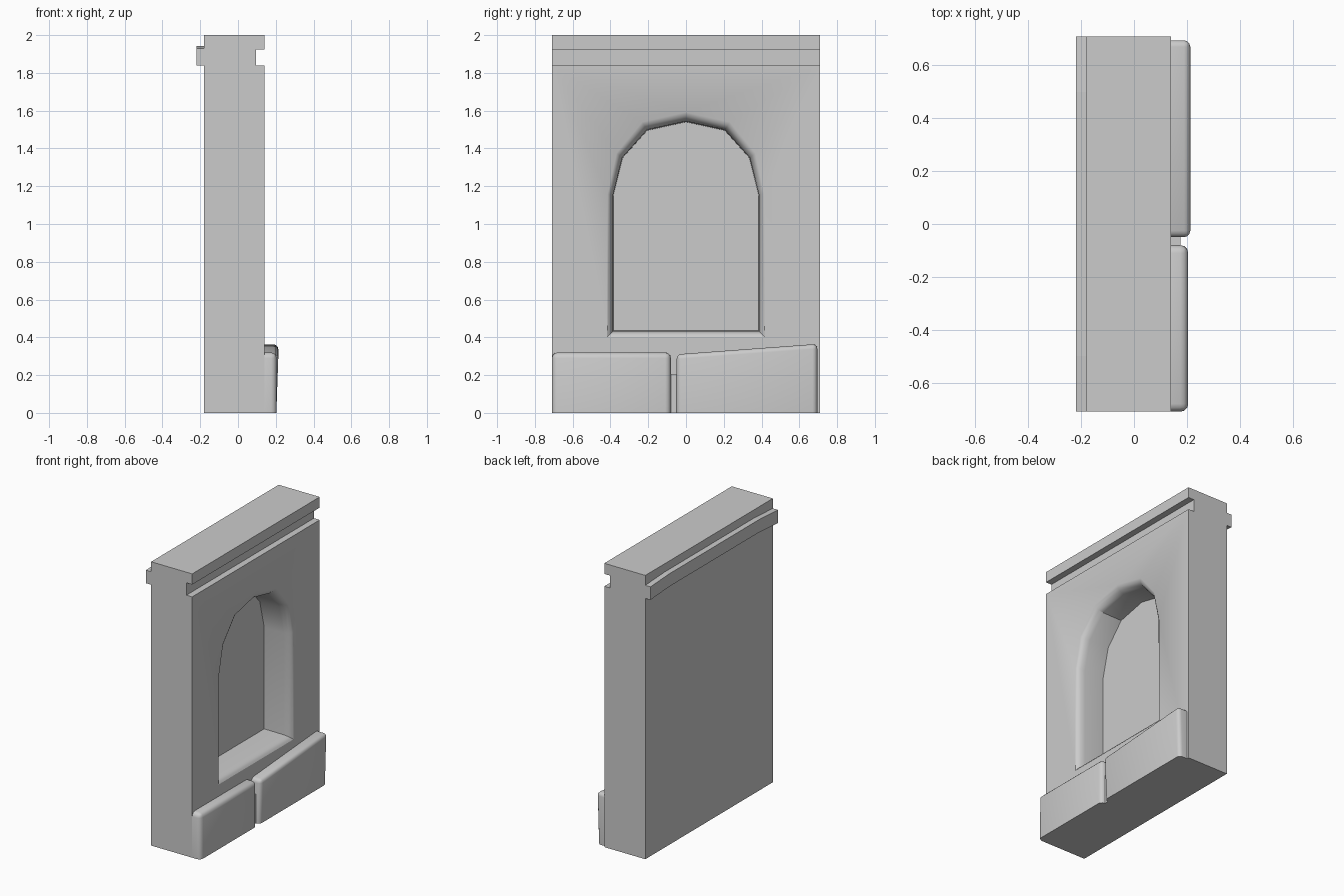
import bpy, bmesh, math

if "Cube" in bpy.data.objects:
    bpy.data.objects.remove(bpy.data.objects["Cube"])


def finish(bm, name, smooth=None):
    bmesh.ops.recalc_face_normals(bm, faces=bm.faces)
    me = bpy.data.meshes.new(name)
    bm.to_mesh(me)
    bm.free()
    ob = bpy.data.objects.new(name, me)
    bpy.context.collection.objects.link(ob)
    if smooth:
        smooth_by_angle(ob, smooth)
    return ob


def smooth_by_angle(ob, deg):
    bpy.ops.object.select_all(action='DESELECT')
    bpy.context.view_layer.objects.active = ob
    ob.select_set(True)
    bpy.ops.object.shade_smooth_by_angle(angle=math.radians(deg))


def loft(rings, name):
    """Join equal-length closed rings of points and cap both ends."""
    bm = bmesh.new()
    rows = [[bm.verts.new(p) for p in ring] for ring in rings]
    n = len(rows[0])
    for a, b in zip(rows, rows[1:]):
        for i in range(n):
            j = (i + 1) % n
            bm.faces.new((a[i], a[j], b[j], b[i]))
    bm.faces.new(rows[0])
    bm.faces.new(rows[-1])
    return finish(bm, name)


# Wall: side profile with the groove near the top of the front face
profile = [(-0.18, 0), (0.14, 0), (0.14, 1.838), (0.095, 1.838),
           (0.095, 1.925), (0.14, 1.925), (0.14, 2), (-0.18, 2)]
wall = loft([[(x, y, z) for x, z in profile] for y in (-0.71, 0.71)], "wall")

# Arched niche with softened front rim
inner = [(0.385, 0.435), (0.385, 1.15), (0.335, 1.35), (0.205, 1.495), (0, 1.54)]
outer = [(0.417, 0.403), (0.415, 1.16), (0.368, 1.375), (0.232, 1.54), (0, 1.592)]


def arch(x, t):
    half = [(a + (c - a) * t, b + (d - b) * t)
            for (a, b), (c, d) in zip(inner, outer)]
    pts = half + [(-y, z) for y, z in reversed(half[:-1])]
    return [(x, y, z) for y, z in pts]


cutter = loft([arch(-0.065, 0), arch(0.085, 0.08), arch(0.115, 0.3),
               arch(0.132, 0.62), arch(0.14, 1), arch(0.2, 1)], "niche_cutter")
cutter.hide_render = True
mod = wall.modifiers.new("niche", 'BOOLEAN')
mod.operation = 'DIFFERENCE'
mod.solver = 'EXACT'
mod.object = cutter
bpy.context.view_layer.objects.active = wall
bpy.ops.object.modifier_apply(modifier=mod.name)
bpy.data.objects.remove(cutter)
smooth_by_angle(wall, 32)

# Slightly bowed ledge on the back
ledge = [(-0.71, 1.838), (-0.5, 1.852), (0.5, 1.852), (0.71, 1.838),
         (0.71, 1.93), (0.5, 1.942), (-0.5, 1.942), (-0.71, 1.93)]
loft([[(x, y, z) for y, z in ledge] for x in (-0.22, -0.18)], "back_ledge")


# Rounded foundation stones
def stone(name, y0, y1, h0, h1, x_bottom, x_top, r):
    bm = bmesh.new()
    back = 0.139
    quad = [(y0, 0), (y1, 0), (y1, h1), (y0, h0)]
    a = [bm.verts.new((back, y, z)) for y, z in quad]
    b = [bm.verts.new((x_top if z else x_bottom, y, z)) for y, z in quad]
    bm.faces.new(a)
    bm.faces.new(b)
    for i in range(4):
        j = (i + 1) % 4
        bm.faces.new((a[i], a[j], b[j], b[i]))
    if r:
        edges = [e for e in bm.edges
                 if any(v.co.x > back + 0.001 for v in e.verts)
                 and any(v.co.z > 0.001 for v in e.verts)]
        bmesh.ops.bevel(bm, geom=edges, offset=r, offset_type='OFFSET',
                        segments=3, profile=0.5, affect='EDGES')
    return finish(bm, name, 40)


stone("left_stone", -0.71, -0.08, 0.32, 0.32, 0.205, 0.205, 0.03)
stone("right_stone", -0.05, 0.695, 0.31, 0.365, 0.203, 0.214, 0.025)
stone("stone_joint", -0.085, -0.045, 0.205, 0.205, 0.175, 0.175, 0)
